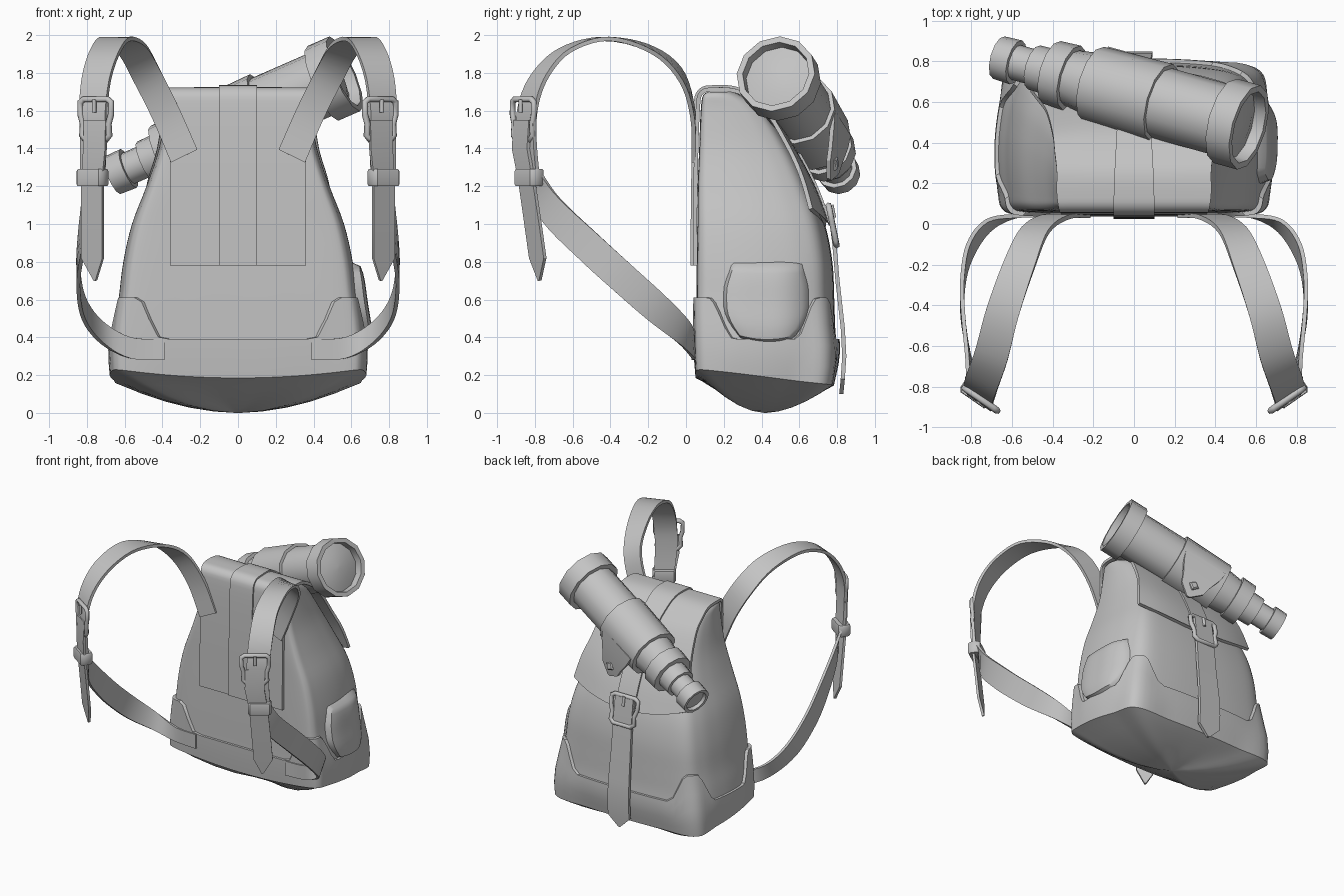
import bpy, bmesh, math
from mathutils import Vector as V

if "Cube" in bpy.data.objects:
    bpy.data.objects.remove(bpy.data.objects["Cube"])

mat = bpy.data.materials.new("plain grey")
mat.diffuse_color = (0.55, 0.55, 0.55, 1)
mat.use_nodes = True
mat.node_tree.nodes["Principled BSDF"].inputs["Base Color"].default_value = mat.diffuse_color


def finish(name, bm, angle=35):
    bmesh.ops.recalc_face_normals(bm, faces=bm.faces)
    me = bpy.data.meshes.new(name)
    bm.to_mesh(me)
    bm.free()
    me.materials.append(mat)
    ob = bpy.data.objects.new(name, me)
    bpy.context.collection.objects.link(ob)
    bpy.ops.object.select_all(action='DESELECT')
    ob.select_set(True)
    bpy.context.view_layer.objects.active = ob
    bpy.ops.object.shade_smooth_by_angle(angle=math.radians(angle))
    return ob


def spline(pts, steps, closed=False):
    """Smooth curve through tuples of any dimension."""
    n, out = len(pts), []
    for i in range(n if closed else n - 1):
        pick = [(i + k) % n if closed else min(max(i + k, 0), n - 1) for k in (-1, 0, 1, 2)]
        a, b, c, d = (pts[k] for k in pick)
        for s in range(steps):
            t = s / steps
            out.append(tuple(0.5 * (2*q + (r-p)*t + (2*p-5*q+4*r-w)*t*t + (3*q-p-3*r+w)*t**3)
                             for p, q, r, w in zip(a, b, c, d)))
    return out if closed else out + [tuple(pts[-1])]


def loft(name, rings, angle=35):
    bm = bmesh.new()
    rows = [[bm.verts.new(p) for p in r] for r in rings]
    for a, b in zip(rows, rows[1:]):
        for i in range(len(a)):
            j = (i + 1) % len(a)
            bm.faces.new((a[i], a[j], b[j], b[i]))
    bm.faces.new(rows[0])
    bm.faces.new(rows[-1])
    return finish(name, bm, angle)


def ribbon(name, pts, thick=0.02, steps=5, side=1):
    """Flat strap: each point is a position followed by its half-width vector."""
    pts = [(p[0]*side, p[1], p[2], p[3]*side, p[4], p[5]) for p in pts]
    if steps > 1:
        pts = spline(pts, steps)
    rings = []
    for i, p in enumerate(pts):
        w = V(p[3:])
        tan = V(pts[min(i+1, len(pts)-1)][:3]) - V(pts[max(i-1, 0)][:3])
        n = tan.cross(w).normalized() * thick / 2
        c = V(p[:3])
        rings.append([c - w - n, c + w - n, c + w + n, c - w + n])
    return loft(name, rings, 30)


def smooth(v, a, b):
    t = min(max((v - a) / (b - a), 0), 1)
    return t * t * (3 - 2 * t)


# ---- bag body: height, half width, front y, back y
LEVELS = spline([(.15, .655, .06, .775), (.3, .66, .055, .80), (.45, .645, .055, .79), (.6, .62, .055, .785),
                 (.8, .595, .057, .775), (1, .55, .06, .735), (1.2, .475, .062, .655), (1.4, .41, .07, .555),
                 (1.6, .375, .078, .42), (1.68, .365, .09, .3), (1.7, .34, .12, .25)], 4)
HALF = [(0, 0), (.45, 0), (.86, .005), (.97, .04), (1.0, .14), (1.02, .35), (1.01, .56), (.96, .78),
        (.84, .93), (.5, .985), (0, 1)]
OUTLINE = spline(HALF + [(-u, v) for u, v in HALF[-2:0:-1]], 5, True)


def level(z):
    z = min(max(z, .15), 1.7)
    for a, b in zip(LEVELS, LEVELS[1:]):
        if z <= b[0]:
            t = (z - a[0]) / (b[0] - a[0])
            return [p + (q - p) * t for p, q in zip(a, b)][1:]
    return LEVELS[-1][1:]


def skin(u, v, z, grow=0.0):
    w, f, b = level(z)
    return V((u * (w + grow), f - grow + v * (b - f + 2 * grow), z))


loft("bag_body", [[skin(u, v, l[0]) for u, v in OUTLINE] for l in LEVELS if l[0] > .3])


# ---- reinforced base with raised corners and a domed underside
def hem(u, v):
    return .235 - .09 * v - .05 * (1 - u * u) * (1 - v)


def sharpen(u, v, amount):
    """Push the rear corners outwards."""
    c = smooth(v, .68, .93) * smooth(abs(u), .45, .84) * amount
    return u * (1 + .07 * c), v + .035 * c


rings = []
for k in (.02, .2, .4, .6, .8, .93):
    rings.append([])
    for u, v in OUTLINE:
        p = skin(*sharpen(u, v, 1), .2)
        power = 1.3 + .6 * smooth(abs(u), .2, 1)
        rings[-1].append(V((p.x * k, .42 + (p.y - .42) * k, hem(u, v) * k ** power)))
for n, k in enumerate((0, .2, .45, .7, .9, 1, 1)):
    rings.append([])
    for u, v in OUTLINE:
        e = hem(u, v)
        p = skin(u, v, .5)
        corner = min(smooth(abs(p.x), .38, .54), max(1 - smooth(p.y, .13, .26), smooth(p.y, .57, .69)))
        grow = -.02 if n == 6 else .008 + .01 * k
        rings[-1].append(skin(*sharpen(u, v, 1 - k), e + (.39 + .22 * corner - e) * k, grow))
loft("base_cover", rings)

# ---- rounded pocket on one side
bm = bmesh.new()
grid = []
for r in range(13):
    t = r / 12
    hw = .245 * (.55 + .45 * math.sin(min(t / .45, 1) * math.pi / 2)) - .045 * smooth(t, .6, 1)
    row = []
    for c in range(17):
        s = c / 8 - 1
        y = .43 + s * hw
        z = .35 + .465 * t + .03 * s * s * (1 - t)
        edge = c in (0, 16) or r in (0, 12)
        bulge = -.03 if edge else .035 + .03 * (1 - s ** 4) * (1 - (2 * t - 1) ** 4)
        x = level(z)[0] + bulge - .07 * max(0, (y - .43) / .22) ** 2.5
        row.append(bm.verts.new((x, y, z)))
    grid.append(row)
for a, b in zip(grid, grid[1:]):
    for i in range(16):
        bm.faces.new((a[i], a[i+1], b[i+1], b[i]))
finish("side_pocket", bm, 50)

# ---- flap sheet: y, z, half width, edge drop
FLAP = spline([(.047, .78, .36, 0), (.05, 1.2, .36, 0), (.062, 1.6, .36, 0), (.082, 1.695, .37, 0),
               (.15, 1.712, .38, 0), (.26, 1.705, .38, 0), (.36, 1.65, .39, .01), (.47, 1.55, .40, .03),
               (.6, 1.34, .43, .05), (.685, 1.17, .475, .07), (.75, .99, .51, .09)], 4)
rings, path = [], []
for i, (y, z, w, d) in enumerate(FLAP):
    a, b = FLAP[max(i-1, 0)], FLAP[min(i+1, len(FLAP)-1)]
    n = V((0, -(b[1]-a[1]), b[0]-a[0])).normalized()
    row = [V((w*s/6, y - d*abs(s/6)**2.5, z + d*(s/6)**2)) for s in range(-6, 7)]
    rings.append([p + n*.011 for p in row] + [p - n*.011 for p in reversed(row)])
    path.append((0, y + n.y*.014, z + n.z*.014, .1 - .02 * smooth(y, .1, .6), 0, 0))
loft("top_flap", rings)

# ---- centre strap over the flap, and the hanging tail
ribbon("centre_strap", path, .018, 1)
ribbon("centre_strap_tail", [(0, .76, 1.09, .078, 0, 0), (0, .785, .9, .08, 0, 0), (0, .802, .7, .083, 0, 0),
                             (0, .83, .45, .09, 0, 0), (0, .838, .3, .092, 0, 0), (0, .83, .18, .092, 0, 0),
                             (0, .822, .1, .008, 0, 0)], .022, 1)


def bar(name, path, rx, closed=False):
    cu = bpy.data.curves.new(name, 'CURVE')
    cu.dimensions = '3D'
    cu.bevel_depth = rx
    cu.bevel_resolution = 1
    cu.use_fill_caps = True
    sp = cu.splines.new('POLY')
    sp.points.add(len(path) - 1)
    for q, p in zip(sp.points, path):
        q.co = (*p, 1)
    sp.use_cyclic_u = closed
    cu.materials.append(mat)
    bpy.context.collection.objects.link(bpy.data.objects.new(name, cu))


def buckle(name, c, wide, up, stretch):
    """Frame and prong around centre c."""
    c, a, u = V(c), V(wide).normalized(), V(up).normalized()
    frame = [(-.065, .1), (.065, .1), (.084, .085), (.084, .02), (.07, -.03), (.075, -.09),
             (.055, -.115), (-.055, -.115), (-.075, -.09), (-.07, -.03), (-.084, .02), (-.084, .085)]
    bar(name + "_frame", [c + a*x*stretch + u*y for x, y in frame], .017, True)
    n = a.cross(u).normalized() * .016
    bar(name + "_prong", [c + n + u*.1, c + n + u*.03], .012)


buckle("back_buckle", (0, .775, 1.0), (-1, 0, 0), (0, -.2, 1), 1.35)

# ---- shoulder straps, buckles and keepers on both sides
UPPER = [(.285, .04, 1.36, .07, 0, -.034), (.385, .035, 1.59, .068, 0, -.034), (.485, -.03, 1.79, .067, .005, -.036),
         (.56, -.19, 1.925, .072, .02, -.02), (.645, -.43, 1.98, .077, .026, 0), (.70, -.64, 1.92, .078, .03, .0),
         (.745, -.77, 1.79, .074, .04, 0), (.765, -.835, 1.63, .07, .045, 0), (.765, -.845, 1.45, .065, .045, 0),
         (.77, -.82, 1.22, .06, .04, 0)]
TAIL = [(.755, -.865, 1.55, .058, .04, 0), (.757, -.875, 1.4, .058, .04, 0), (.77, -.845, 1.24, .055, .038, 0),
        (.77, -.81, 1.0, .056, .039, 0), (.77, -.785, .82, .056, .039, 0), (.755, -.775, .7, .004, .003, 0)]
LOWER = [(.77, -.81, 1.24, .05, .04, .03), (.80, -.71, 1.07, .02, .045, .06), (.835, -.5, .865, .005, .055, .06),
         (.845, -.33, .71, 0, .055, .06), (.815, -.15, .55, 0, .05, .06), (.72, -.01, .425, .005, .025, .06),
         (.57, .04, .345, 0, 0, .056), (.39, .04, .335, 0, 0, .056)]
for side, tag in ((-1, "left"), (1, "right")):
    ribbon(tag + "_shoulder_strap", UPPER, .022, 5, side)
    ribbon(tag + "_strap_tail", TAIL, .018, 1, side)
    ribbon(tag + "_lower_strap", LOWER, .02, 5, side)
    wide = V((.82 * side, .57, 0))
    buckle(tag + "_buckle", (.753 * side, -.862, 1.56), wide * side, (0, 0, 1), 1.17)
    c, n = V((.77 * side, -.83, 1.245)), V((.57 * side, -.82, 0))
    shape = [(-.07, -.045), (.07, -.045), (.085, -.025), (.085, .025), (.07, .045),
             (-.07, .045), (-.085, .025), (-.085, -.025)]
    loft(tag + "_strap_keeper", [[c + wide*x*k + n*y*k + V((0, 0, z)) for x, y in shape]
                                 for z, k in ((-.045, .93), (-.035, 1), (.035, 1), (.045, .93))])

# ---- spyglass turned around a tilted axis: distance, radius
P0, P1 = V((.565, .475, 1.795)), V((-.67, .82, 1.255))
axis = (P1 - P0).normalized()
e1 = axis.cross(V((0, 0, 1))).normalized()
e2 = axis.cross(e1)
TUBE = [(.03, .01), (.038, .1), (.06, .178), (0, .182), (0, .215), (.13, .215), (.13, .178), (.5, .178),
        (.8, .165), (.98, .14), (.98, .165), (1.09, .16), (1.09, .115), (1.19, .112), (1.19, .088), (1.29, .088),
        (1.29, .112), (1.385, .108), (1.385, .085), (1.36, .08), (1.36, .01)]


def turned(name, prof):
    loft(name, [[P0 + axis*t + (e1*math.cos(i*math.pi/6) + e2*math.sin(i*math.pi/6))*r for i in range(12)]
                for t, r in prof])


turned("spyglass", TUBE)
turned("spyglass_sleeve", [(.48, .17), (.48, .2), (.86, .19), (.86, .15)])

# ---- sleeve tab with a diamond stud
back = V((0, 1, 0))
back = (back - axis * back.dot(axis)).normalized()
down = axis.cross(back)
if down.z > 0:
    down = -down
root = P0 + axis * .67
tab = [(.185, .02, .17), (.175, .1, .15), (.155, .2, .11), (.14, .27, .09), (.12, .34, .012)]
ribbon("sleeve_tab", [(*(root + back*b + down*d), *(axis*w)) for b, d, w in tab], .022, 1)
c = root + back * .15 + down * .25
loft("tab_stud", [[c + back*h + (axis*x + down*y)*k for x, y in ((1, 0), (0, 1), (-1, 0), (0, -1))]
                  for h, k in ((-.02, .04), (.01, .04), (.018, .028))])
